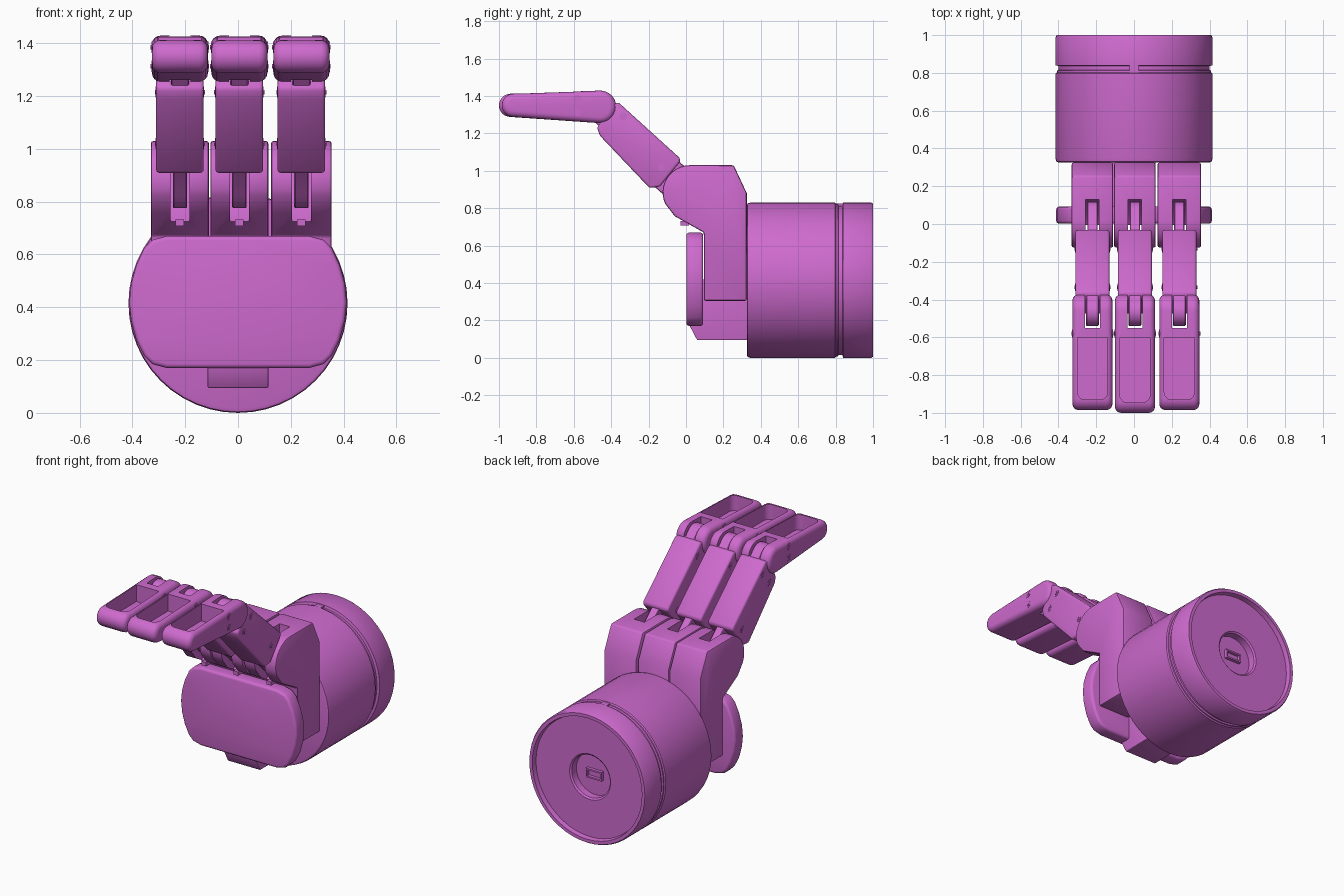
import bpy, bmesh, math
from mathutils import Vector

cube = bpy.data.objects.get("Cube")
if cube:
    bpy.data.objects.remove(cube, do_unlink=True)

# One flat colour for everything
mat = bpy.data.materials.new("orchid_plastic")
mat.use_nodes = True
COL = (0.62, 0.145, 0.62, 1)
mat.diffuse_color = COL
bsdf = mat.node_tree.nodes["Principled BSDF"]
bsdf.inputs["Base Color"].default_value = COL
bsdf.inputs["Roughness"].default_value = 0.6


def activate(ob):
    bpy.ops.object.select_all(action='DESELECT')
    ob.select_set(True)
    bpy.context.view_layer.objects.active = ob


def finish(name, bm, bevel=0.0, segments=3, cutters=()):
    """Make an object, round its edges, cut it and shade it."""
    bmesh.ops.recalc_face_normals(bm, faces=bm.faces)
    me = bpy.data.meshes.new(name)
    bm.to_mesh(me)
    bm.free()
    ob = bpy.data.objects.new(name, me)
    bpy.context.collection.objects.link(ob)
    me.materials.append(mat)
    activate(ob)
    if bevel:
        m = ob.modifiers.new("round", 'BEVEL')
        m.width, m.segments = bevel, segments
        m.limit_method, m.angle_limit = 'ANGLE', math.radians(35)
        m.use_clamp_overlap = False
        bpy.ops.object.modifier_apply(modifier=m.name)
    for c in cutters:
        m = ob.modifiers.new("cut", 'BOOLEAN')
        m.operation, m.solver, m.object = 'DIFFERENCE', 'EXACT', c
        bpy.ops.object.modifier_apply(modifier=m.name)
        bpy.data.objects.remove(c, do_unlink=True)
    activate(ob)
    bpy.ops.object.shade_smooth_by_angle(angle=math.radians(35))
    return ob


def prism(name, pts, a, b, axis='x', **kw):
    """Extrude a closed profile from a to b; (y, z) along x, (x, z) along y, (x, y) along z."""
    place = {'x': lambda p, t: (t, p[0], p[1]),
             'y': lambda p, t: (p[0], t, p[1]),
             'z': lambda p, t: (p[0], p[1], t)}[axis]
    bm = bmesh.new()
    face = bm.faces.new([bm.verts.new(place(p, a)) for p in pts])
    out = bmesh.ops.extrude_face_region(bm, geom=[face])
    step = Vector(place((0, 0), b - a))
    bmesh.ops.translate(bm, vec=step, verts=[v for v in out["geom"] if isinstance(v, bmesh.types.BMVert)])
    return finish(name, bm, **kw)


def cutter(name, pts, a, b, axis='x', **kw):
    ob = prism(name, pts, a, b, axis, **kw)
    ob.hide_render = True
    return ob


def arc(cx, cz, r, start, end, n=10):
    return [(cx + r * math.cos(math.radians(start + (end - start) * i / n)),
             cz + r * math.sin(math.radians(start + (end - start) * i / n))) for i in range(n + 1)]


def rect(x0, z0, x1, z1):
    return [(x0, z0), (x1, z0), (x1, z1), (x0, z1)]


def lathe(name, profile, cz, n=48):
    """Spin (radius, y) points about a y-directed axis; first and last lie on the axis."""
    bm = bmesh.new()
    rings = []
    for r, y in profile:
        count = n if r else 1
        rings.append([bm.verts.new((r * math.cos(math.tau * i / n), y, cz + r * math.sin(math.tau * i / n)))
                      for i in range(count)])
    for p, q in zip(rings, rings[1:]):
        for i in range(n):
            j = (i + 1) % n
            if len(p) == 1:
                bm.faces.new((p[0], q[i], q[j]))
            elif len(q) == 1:
                bm.faces.new((p[i], p[j], q[0]))
            else:
                bm.faces.new((p[i], p[j], q[j], q[i]))
    return finish(name, bm)


# Wrist barrel with groove, rear rim and socket
CZ = 0.415
lathe("wrist_barrel", [(0, .325), (.398, .325), (.411, .33), (.415, .345), (.415, .797), (.408, .803),
                       (.408, .812), (.399, .816), (.399, .836), (.415, .84), (.415, .99), (.409, 1),
                       (.388, 1), (.383, .97), (.145, .97), (.135, .962), (.135, .915), (0, .915)], CZ)
prism("barrel_key", rect(-.024, .795, .024, .842), .80, .826, 'z')
for s in (-1, 1):
    prism("socket_slot_rail", rect(-.055, CZ + s * .024 - .005, .055, CZ + s * .024 + .005), .91, .935, 'y')
    prism("socket_slot_end", rect(s * .05 - .005, CZ - .024, s * .05 + .005, CZ + .024), .91, .935, 'y')

# Palm pad with bowed sides
half = [(0, .67), (.27, .67), (.325, .655), (.355, .625), (.385, .56), (.405, .49), (.412, .42),
        (.405, .35), (.385, .275), (.355, .215), (.325, .185), (.27, .17), (0, .17)]
prism("palm_pad", half + [(-x, z) for x, z in half[-2:0:-1]], .002, .092, 'y', bevel=.016)

# Lower mount under the palm
prism("palm_mount", [(.015, .18), (.06, .095), (.33, .095), (.33, .42), (.03, .42)], -.115, .115, bevel=.004)

# Side profiles shared by the three fingers
knuckle = ([(.095, .305), (.325, .305), (.325, .88), (.255, 1.03)]
           + arc(.02, .885, .145, 90, 205, 12) + [(-.06, .757), (.095, .67)])
knuckle_slot = [(.13, 1.1), (.13, .92), (.09, .80), (-.03, .705), (-.25, .705), (-.25, 1.1)]
lower_tongue = arc(.02, .875, .10, -150, 70, 12) + [(-.06, 1.07), (-.16, 1.10), (-.22, .96)]
proximal = [(-.195, .908), (-.14, .915), (-.03, 1.05), (-.035, 1.07), (-.36, 1.365), (-.40, 1.36),
            (-.475, 1.23), (-.46, 1.187)]
upper_tongue = arc(-.465, 1.345, .075, 45, 225, 10) + [(-.43, 1.2), (-.32, 1.3)]
HINGE = (-.46, 1.342)

for label, cx, width, tip in (("right", -.22, .22, .015), ("middle", .005, .22, 0), ("left", .24, .23, .015)):
    h = width / 2
    slot = cutter("slot_cutter", knuckle_slot, cx - .036, cx + .036)
    prism(label + "_knuckle", knuckle, cx - h, cx + h, bevel=.010, segments=2, cutters=[slot])
    prism(label + "_knuckle_catch", rect(-.03, .708, .015, .732), cx - .016, cx + .016)
    prism(label + "_lower_tongue", lower_tongue, cx - .027, cx + .027, bevel=.004, segments=1)
    prism(label + "_proximal", proximal, cx - .09, cx + .09, bevel=.012)
    prism(label + "_upper_tongue", upper_tongue, cx - .034, cx + .034, bevel=.004, segments=1)

    # Fingertip: rounded bar with a hinge slot and an open pocket on top
    bar = arc(*HINGE, .087, 88, -94, 16) + arc(-.938 + tip, 1.350, .062, 266, 92, 14)
    hinge_slot = cutter("hinge_cutter", rect(cx - .04, -.55, cx + .04, -.3), 1.15, 1.5, 'z')
    y0 = -.945 + tip
    outline = ([(cx - .08, -.6)] + arc(cx - .04, y0 + .04, .04, 180, 270, 6)
               + arc(cx + .04, y0 + .04, .04, 270, 360, 6) + [(cx + .08, -.6)])
    pocket = cutter("pocket_cutter", outline, 1.315, 1.6, 'z')
    prism(label + "_fingertip", bar, cx - .106, cx + .106, bevel=.032, segments=4, cutters=[hinge_slot, pocket])

    # Screw heads with a small centre dot on both sides of each link
    for y, z, w in ((-.13, 1.02, .09), (-.335, 1.29, .09), (-.405, 1.215, .09),
                    (-.58, 1.385, .106), (-.58, 1.313, .106)):
        for s in (-1, 1):
            x = cx + s * w
            prism(label + "_screw", arc(y, z, .021, 0, 345, 15), x - s * .01, x + s * .002)
            prism(label + "_screw_dot", arc(y, z, .010, 0, 300, 5), x, x + s * .005)
